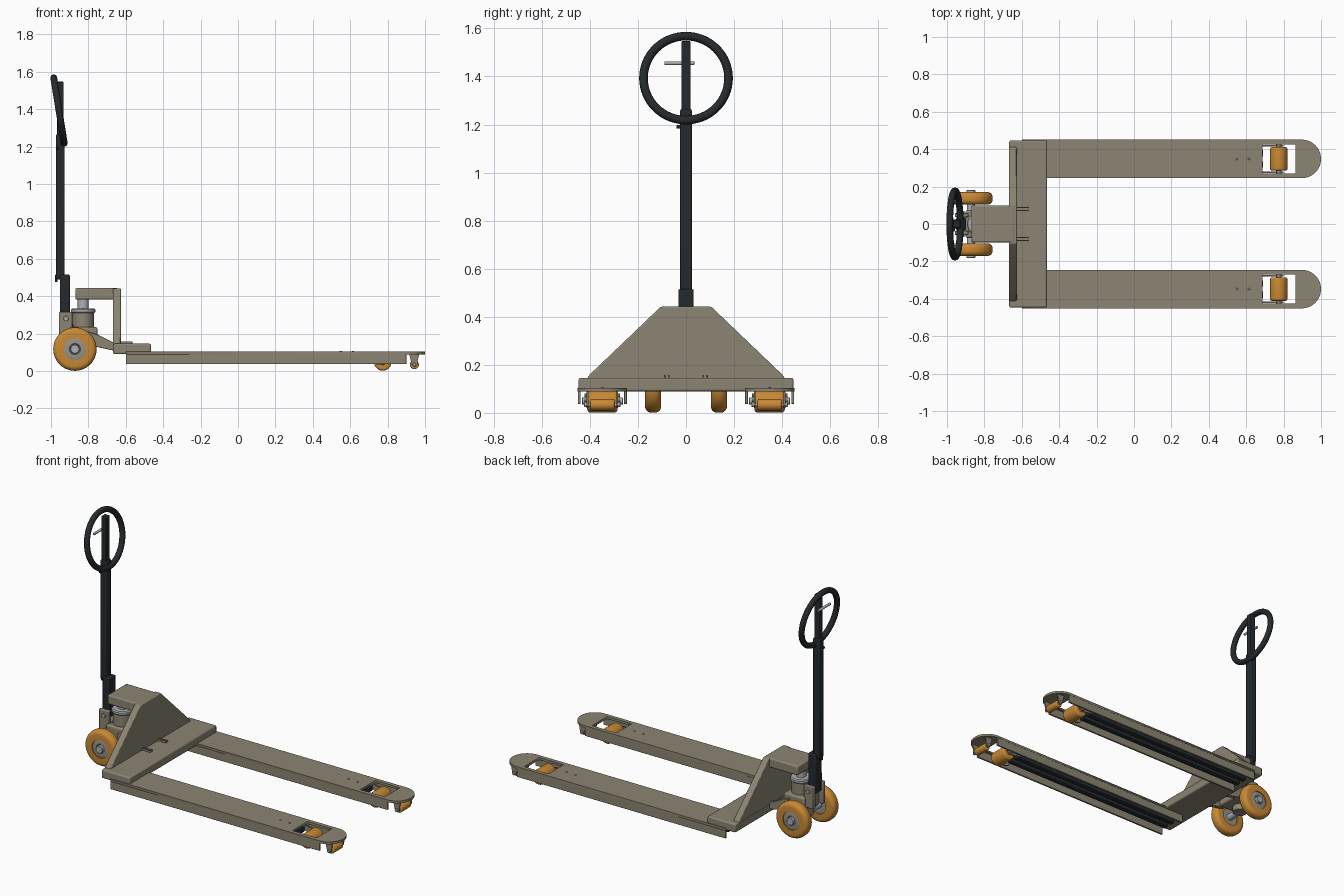
import bpy, bmesh
from math import pi, cos, sin, radians
from mathutils import Matrix, Vector

if "Cube" in bpy.data.objects:
    bpy.data.objects.remove(bpy.data.objects["Cube"])


def material(name, rgb):
    m = bpy.data.materials.new(name)
    m.diffuse_color = (*rgb, 1)
    m.use_nodes = True
    m.node_tree.nodes["Principled BSDF"].inputs["Base Color"].default_value = m.diffuse_color
    return m


TAN = material("tan_paint", (0.26, 0.235, 0.17))
ORANGE = material("orange_tyre", (0.58, 0.25, 0.035))
BLACK = material("black_paint", (0.018, 0.023, 0.027))
STEEL = material("steel", (0.42, 0.43, 0.45))
HUB = material("hub_grey", (0.30, 0.29, 0.25))


def finish(bm, name, mat, bevel=0.0, segments=2):
    bmesh.ops.recalc_face_normals(bm, faces=bm.faces)
    me = bpy.data.meshes.new(name)
    bm.to_mesh(me)
    bm.free()
    ob = bpy.data.objects.new(name, me)
    bpy.context.collection.objects.link(ob)
    me.materials.append(mat)
    if bevel:
        b = ob.modifiers.new("bevel", 'BEVEL')
        b.width, b.segments = bevel, segments
    bpy.ops.object.select_all(action='DESELECT')
    ob.select_set(True)
    bpy.context.view_layer.objects.active = ob
    bpy.ops.object.shade_smooth_by_angle(angle=radians(35))
    return ob


def box(name, x, y, z, mat, bevel=0.0):
    bm = bmesh.new()
    c = [(a[0] + a[1]) / 2 for a in (x, y, z)]
    d = [abs(a[1] - a[0]) for a in (x, y, z)]
    bmesh.ops.create_cube(bm, size=1, matrix=Matrix.Translation(c) @ Matrix.Diagonal((*d, 1)))
    return finish(bm, name, mat, bevel)


def prism(name, pts, start, end, mat, axis='Y', bevel=0.0):
    """Extrude a 2D outline along X (pts are y,z), Y (x,z) or Z (x,y)."""
    place = {'X': lambda p: (start, p[0], p[1]),
             'Y': lambda p: (p[0], start, p[1]),
             'Z': lambda p: (p[0], p[1], start)}[axis]
    bm = bmesh.new()
    f = bm.faces.new([bm.verts.new(place(p)) for p in pts])
    ext = bmesh.ops.extrude_face_region(bm, geom=[f])
    step = Vector([(end - start) * (axis == a) for a in 'XYZ'])
    bmesh.ops.translate(bm, vec=step, verts=[v for v in ext['geom'] if isinstance(v, bmesh.types.BMVert)])
    return finish(bm, name, mat, bevel)


def lathe(name, profile, centre, mat, axis='Y', steps=40):
    """Revolve (radius, offset) pairs about an axis through centre."""
    bm = bmesh.new()
    vs = [bm.verts.new((r, 0, t)) for r, t in profile]
    es = [bm.edges.new(p) for p in zip(vs, vs[1:])]
    bmesh.ops.spin(bm, geom=vs + es, cent=(0, 0, 0), axis=(0, 0, 1), angle=2 * pi, steps=steps)
    bmesh.ops.remove_doubles(bm, verts=bm.verts, dist=1e-5)
    rot = Matrix.Rotation(-pi / 2, 4, 'X') if axis == 'Y' else Matrix()
    bmesh.ops.transform(bm, matrix=Matrix.Translation(centre) @ rot, verts=bm.verts)
    return finish(bm, name, mat)


def rod(name, r, h, centre, mat, axis='Y', steps=24, e=0.002):
    a = h / 2
    return lathe(name, [(0, -a), (r - e, -a), (r, e - a), (r, a - e), (r - e, a), (0, a)],
                 centre, mat, axis, steps)


def tyre(r, w, inner, e):
    a = w / 2
    arc = [(r - e + e * sin(t), a - e + e * cos(t)) for t in [i * pi / 10 for i in range(6)]]
    return [(inner, -a)] + [(p, -q) for p, q in arc] + arc[::-1] + [(inner, a), (inner, -a)]


def fork_plate(name, y):
    """Round-nosed plate with a rectangular wheel opening."""
    w, nose = 0.103, 0.897
    outline = [(-0.6, -w)] + [(nose + w * cos(a), w * sin(a))
                              for a in [-pi / 2 + i * pi / 24 for i in range(25)]] + [(-0.6, w)]
    hole = [(0.688, -0.077), (0.864, -0.077), (0.864, 0.077), (0.688, 0.077)]
    cu = bpy.data.curves.new(name, 'CURVE')
    cu.dimensions, cu.fill_mode, cu.extrude = '2D', 'BOTH', 0.0075
    for pts in (outline, hole):
        s = cu.splines.new('POLY')
        s.points.add(len(pts) - 1)
        for p, q in zip(s.points, pts):
            p.co = (*q, 0, 1)
        s.use_cyclic_u = True
    cu.materials.append(TAN)
    ob = bpy.data.objects.new(name, cu)
    ob.location = (0, y, 0.0965)
    bpy.context.collection.objects.link(ob)
    bpy.ops.object.select_all(action='DESELECT')
    ob.select_set(True)
    bpy.context.view_layer.objects.active = ob
    bpy.ops.object.convert(target='MESH')


for s, side in ((1, "left"), (-1, "right")):
    y = 0.348 * s
    # Fork channel
    fork_plate(f"fork_plate_{side}", y)
    for k, part in ((1, "outer"), (-1, "inner")):
        o = y + s * k * 0.096
        box(f"fork_wall_{part}_{side}", (-0.6, 0.9), (o - 0.006, o + 0.006), (0.037, 0.095), TAN, 0.002)
        # Load wheel links, pushrods and nose brackets
        q = y + s * k * 0.07
        prism(f"wheel_link_{part}_{side}", [(0.66, 0.06), (0.68, 0.045), (0.78, 0.03), (0.80, 0.05),
              (0.78, 0.068), (0.68, 0.08)], q - 0.004, q + 0.004, TAN)
        box(f"pushrod_{part}_{side}", (-0.58, 0.69), (y + k * 0.03 - 0.018, y + k * 0.03 + 0.018),
            (0.05, 0.08), BLACK, 0.004)
        q = y + s * k * 0.062
        prism(f"nose_bracket_{part}_{side}", [(0.915, 0.09), (0.93, 0.03), (0.945, 0.02), (0.958, 0.03),
              (0.962, 0.065), (0.97, 0.09)], q - 0.004, q + 0.004, TAN)
        rod(f"nose_bolt_{part}_{side}", 0.01, 0.012, (0.943, y + s * k * 0.07, 0.035), STEEL, steps=12)
    # Load wheel and nose roller
    lathe(f"load_wheel_{side}", tyre(0.047, 0.126, 0.015, 0.012), (0.774, y, 0.049), ORANGE)
    rod(f"load_axle_{side}", 0.015, 0.17, (0.774, y, 0.049), STEEL)
    lathe(f"nose_roller_{side}", tyre(0.024, 0.10, 0.008, 0.006), (0.943, y, 0.034), ORANGE, steps=24)
    rod(f"nose_axle_{side}", 0.008, 0.13, (0.943, y, 0.034), STEEL, steps=12)
    # Top screws
    for i, x in enumerate((0.55, 0.615)):
        rod(f"fork_screw_{side}_{i}", 0.006, 0.006, (x, y, 0.105), STEEL, 'Z', 12)
    # Steering wheel with hub
    w = 0.137 * s
    lathe(f"steer_wheel_{side}", tyre(0.116, 0.067, 0.058, 0.026), (-0.872, w, 0.117), ORANGE, steps=48)
    lathe(f"steer_hub_{side}", [(0, -0.022), (0.059, -0.022), (0.059, 0.026), (0.053, 0.028),
          (0.03, 0.028), (0.027, 0.024), (0, 0.024)] if s > 0 else
          [(0, 0.022), (0.059, 0.022), (0.059, -0.026), (0.053, -0.028), (0.03, -0.028),
           (0.027, -0.024), (0, -0.024)], (-0.872, w, 0.117), HUB)
    rod(f"steer_cap_{side}", 0.024, 0.03, (-0.872, 0.166 * s, 0.117), STEEL)
    # Lifting links from pump base to crossbeam
    prism(f"lift_link_{side}", [(-0.80, 0.21), (-0.75, 0.195), (-0.66, 0.15), (-0.6, 0.14), (-0.6, 0.095),
          (-0.67, 0.11), (-0.76, 0.13), (-0.80, 0.14)], s * 0.068, s * 0.094, TAN, bevel=0.003)
    for k in (-1, 1):
        o = s * 0.08 + k * 0.008
        box(f"hinge_lug_{side}_{k}", (-0.64, -0.565), (o - 0.003, o + 0.003), (0.13, 0.158), TAN, 0.001)
    # Handle pivot cheeks
    box(f"pivot_cheek_{side}", (-0.957, -0.886), (s * 0.036, s * 0.06), (0.17, 0.315), TAN, 0.005)
    rod(f"pivot_pin_{side}", 0.014, 0.012, (-0.92, s * 0.063, 0.28), STEEL, steps=16)

# Crossbeam, sloped bulkhead and pump cap box
box("crossbeam", (-0.667, -0.465), (-0.447, 0.447), (0.09, 0.146), TAN, 0.008)
prism("bulkhead", [(-0.415, 0.14), (0.415, 0.14), (0.40, 0.16), (0.105, 0.442), (-0.105, 0.442), (-0.40, 0.16)],
      -0.669, -0.626, TAN, 'X', 0.006)
box("pump_cap_box", (-0.87, -0.64), (-0.098, 0.098), (0.382, 0.443), TAN, 0.008)

# Hydraulic pump on its base
box("pump_base", (-0.90, -0.752), (-0.075, 0.075), (0.135, 0.235), TAN, 0.01)
box("pivot_block", (-0.93, -0.88), (-0.04, 0.04), (0.165, 0.25), TAN, 0.005)
rod("pump_cylinder", 0.058, 0.11, (-0.828, 0, 0.265), TAN, 'Z', 40, 0.004)
rod("pump_collar", 0.065, 0.025, (-0.828, 0, 0.322), STEEL, 'Z', 40, 0.006)
rod("pump_piston", 0.029, 0.07, (-0.828, 0, 0.36), STEEL, 'Z', 32)
rod("steer_axle", 0.022, 0.25, (-0.872, 0, 0.117), STEEL)
rod("steer_pivot", 0.045, 0.06, (-0.86, 0, 0.125), TAN, 'Z', 32)
rod("handle_pivot_pin", 0.012, 0.12, (-0.92, 0, 0.28), STEEL, steps=16)

# Handle column in three telescoping sections
box("handle_socket", (-0.952, -0.899), (-0.032, 0.032), (0.26, 0.515), BLACK, 0.006)
box("handle_column", (-0.973, -0.927), (-0.024, 0.024), (0.49, 1.265), BLACK, 0.006)
box("handle_upper", (-0.968, -0.932), (-0.019, 0.019), (1.25, 1.547), BLACK, 0.004)
box("column_clip", (-0.979, -0.965), (-0.01, 0.01), (0.475, 0.515), BLACK, 0.003)
rod("cable_knob", 0.007, 0.02, (-0.965, -0.03, 1.19), BLACK, steps=12)

# Release lever
rod("release_lever", 0.008, 0.125, (-0.972, -0.028, 1.455), STEEL, steps=16)

# Tilted grip ring
t = [i * pi / 8 for i in range(17)]
ring = lathe("grip_ring", [(0.177 + 0.018 * cos(a), 0.018 * sin(a)) for a in t],
             (0, 0, 0), BLACK, 'Z', 64)
ring.location = (-0.957, 0, 1.393)
ring.rotation_euler = (0, -pi / 2 - 0.16, 0)
